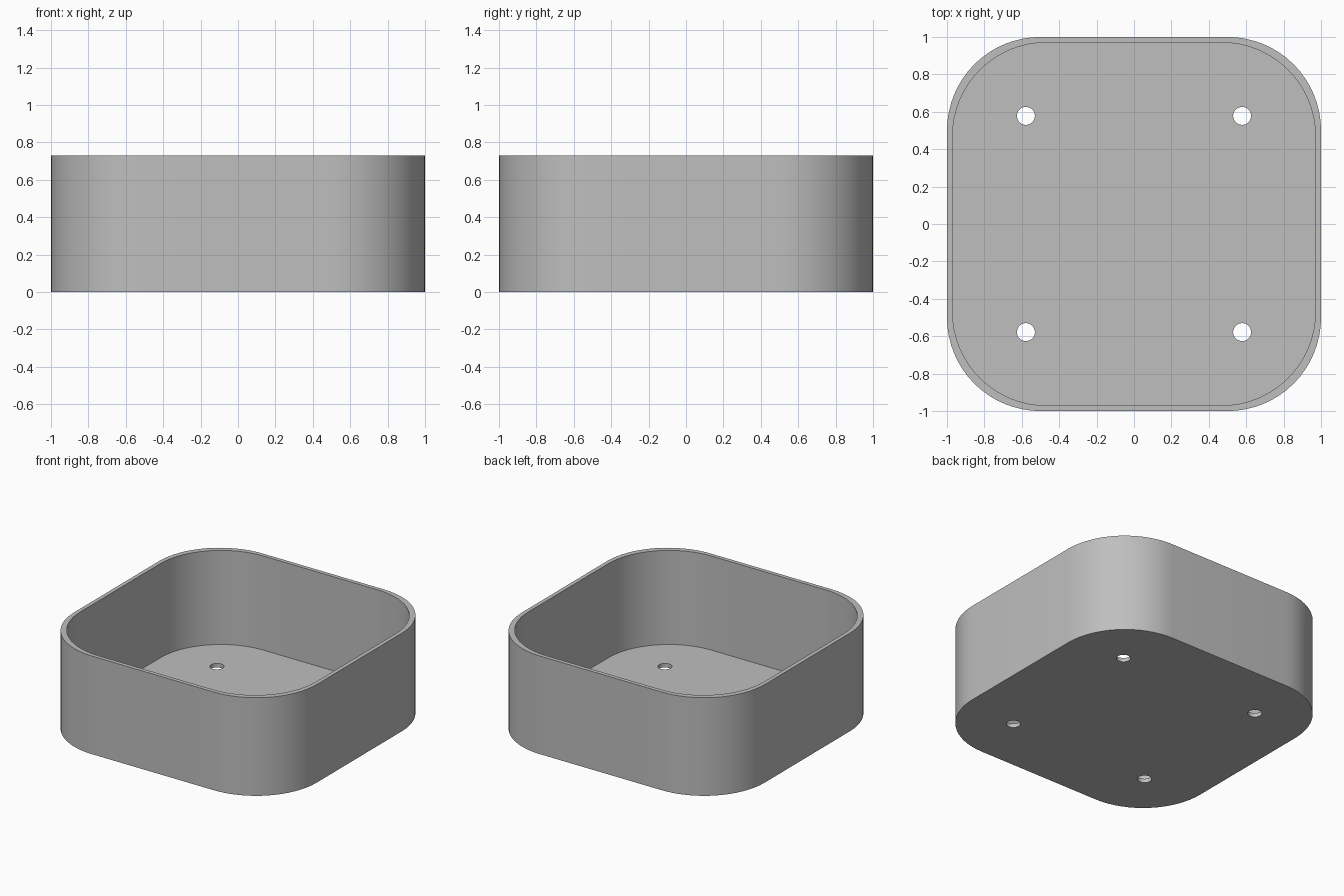
import bpy
import bmesh
from math import cos, sin, pi

if "Cube" in bpy.data.objects:
    bpy.data.objects.remove(bpy.data.objects["Cube"], do_unlink=True)

HEIGHT, WALL, FLOOR = 0.73, 0.03, 0.03
CORNER = 0.5
HOLE_POS, HOLE_R = 0.578, 0.048

grey = bpy.data.materials.new("light grey")
grey.use_nodes = True
colour = (0.52, 0.52, 0.52, 1)
grey.diffuse_color = colour
grey.node_tree.nodes["Principled BSDF"].inputs["Base Color"].default_value = colour


def rounded_square(half, radius, steps=16):
    """Outline points, counter-clockwise."""
    c = half - radius
    points = []
    for q, (sx, sy) in enumerate([(1, 1), (-1, 1), (-1, -1), (1, -1)]):
        for i in range(steps + 1):
            a = (q + i / steps) * pi / 2
            points.append((sx * c + radius * cos(a), sy * c + radius * sin(a)))
    return points


def circle(x, y, r, steps=32):
    return [(x + r * cos(2 * pi * i / steps), y + r * sin(2 * pi * i / steps))
            for i in range(steps)]


def prism(name, outline, z0, z1):
    """Extrude an outline into a closed solid."""
    bm = bmesh.new()
    face = bm.faces.new([bm.verts.new((x, y, z0)) for x, y in outline])
    top = bmesh.ops.extrude_face_region(bm, geom=[face])["geom"]
    bmesh.ops.translate(bm, vec=(0, 0, z1 - z0),
                        verts=[v for v in top if isinstance(v, bmesh.types.BMVert)])
    bmesh.ops.recalc_face_normals(bm, faces=bm.faces)
    mesh = bpy.data.meshes.new(name)
    bm.to_mesh(mesh)
    bm.free()
    mesh.materials.append(grey)
    obj = bpy.data.objects.new(name, mesh)
    bpy.context.collection.objects.link(obj)
    return obj


# Solid block with rounded corners
tray = prism("tray", rounded_square(1, CORNER), 0, HEIGHT)

# Cavity and the four mounting holes through the floor
cutters = [prism("cavity_cutter", rounded_square(1 - WALL, CORNER), FLOOR, HEIGHT + 0.1)]
for sx in (-1, 1):
    for sy in (-1, 1):
        cutters.append(prism("hole_cutter", circle(sx * HOLE_POS, sy * HOLE_POS, HOLE_R),
                             -0.1, FLOOR + 0.1))

bpy.context.view_layer.objects.active = tray
for cutter in cutters:
    cutter.hide_render = True
    mod = tray.modifiers.new("cut", "BOOLEAN")
    mod.operation = "DIFFERENCE"
    mod.solver = "EXACT"
    mod.object = cutter
    bpy.ops.object.modifier_apply(modifier=mod.name)
    bpy.data.objects.remove(cutter, do_unlink=True)

# Smooth corners, crisp rims
bpy.ops.object.select_all(action="DESELECT")
tray.select_set(True)
bpy.ops.object.shade_smooth_by_angle(angle=pi / 6)
